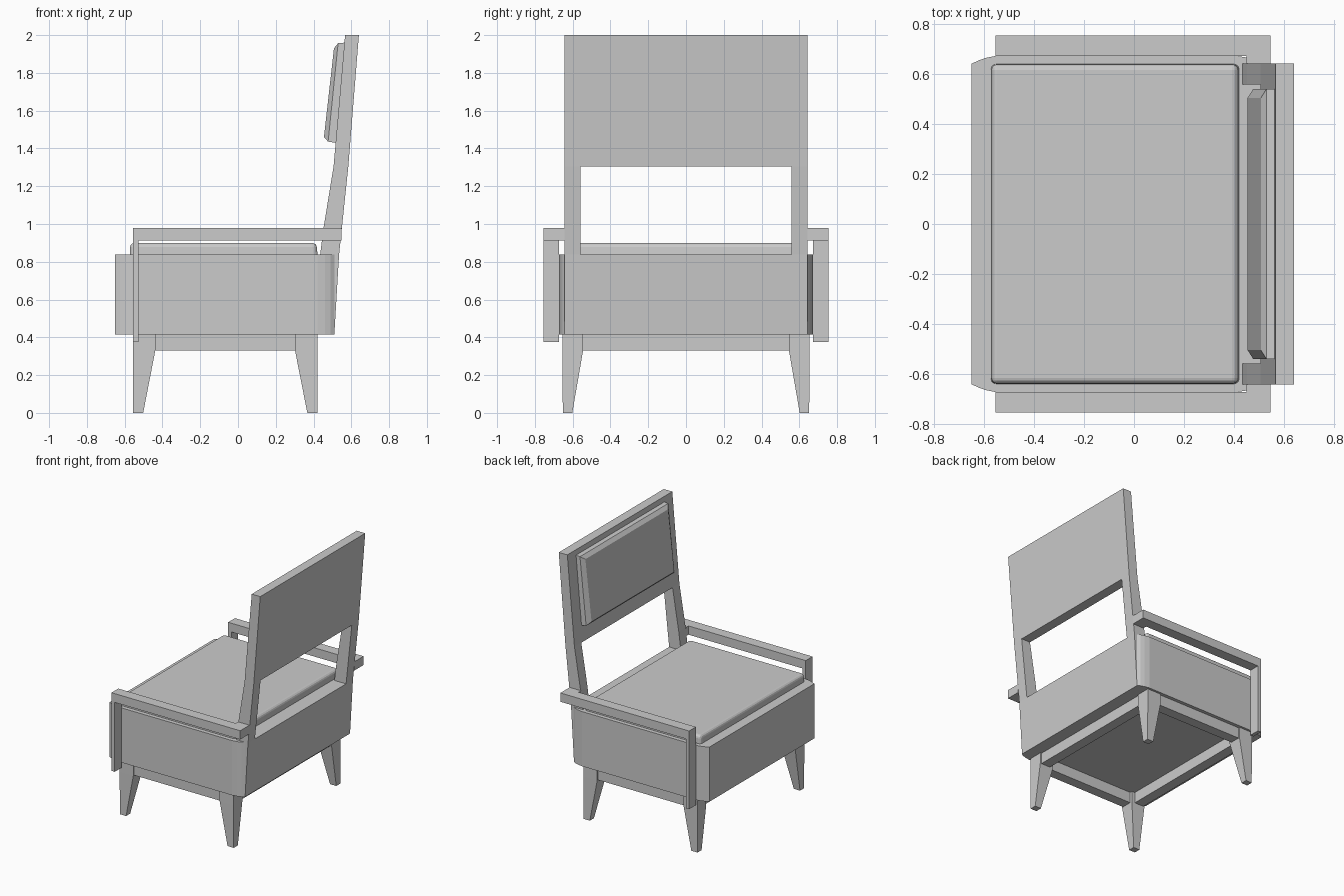
import bpy, bmesh
from mathutils import Vector

if "Cube" in bpy.data.objects:
    bpy.data.objects.remove(bpy.data.objects["Cube"])


def add_object(name, bm, mirror_y=False):
    bmesh.ops.recalc_face_normals(bm, faces=bm.faces)
    mesh = bpy.data.meshes.new(name)
    bm.to_mesh(mesh)
    bm.free()
    ob = bpy.data.objects.new(name, mesh)
    bpy.context.collection.objects.link(ob)
    if mirror_y:
        mod = ob.modifiers.new("mirror", 'MIRROR')
        mod.use_axis = (False, True, False)
        mod.use_mirror_merge = False
    return ob


def prism(name, points, offset, mirror_y=False):
    """Extrude a flat 3D outline along an offset vector."""
    bm = bmesh.new()
    face = bm.faces.new([bm.verts.new(p) for p in points])
    ext = bmesh.ops.extrude_face_region(bm, geom=[face])
    verts = [g for g in ext["geom"] if isinstance(g, bmesh.types.BMVert)]
    bmesh.ops.translate(bm, verts=verts, vec=Vector(offset))
    return add_object(name, bm, mirror_y)


def side_prism(name, xz, y0, y1, mirror_y=False):
    return prism(name, [(x, y0, z) for x, z in xz], (0, y1 - y0, 0), mirror_y)


def plan_prism(name, xy, z0, z1, mirror_y=False):
    return prism(name, [(x, y, z0) for x, y in xy], (0, 0, z1 - z0), mirror_y)


def rect(x0, x1, y0, y1):
    return [(x0, y0), (x1, y0), (x1, y1), (x0, y1)]


def loft(name, sections, mirror_y=False):
    """Bridge rectangles (x0, x1, y0, y1, z) stacked from bottom to top."""
    bm = bmesh.new()
    rings = [[bm.verts.new((x, y, s[4])) for x, y in rect(*s[:4])] for s in sections]
    for a, b in zip(rings, rings[1:]):
        for i in range(4):
            j = (i + 1) % 4
            bm.faces.new((a[i], a[j], b[j], b[i]))
    bm.faces.new(rings[0])
    bm.faces.new(rings[-1])
    return add_object(name, bm, mirror_y)


# Seat box with softly curved front and rear corners
half = [(-0.65, 0.642), (-0.625, 0.654), (-0.595, 0.665), (-0.56, 0.672),
        (0.42, 0.672), (0.46, 0.665), (0.49, 0.655), (0.51, 0.642)]
plan_prism("seat_box", half + [(x, -y) for x, y in reversed(half)], 0.415, 0.838)

# Seat cushion
cushion = loft("seat_cushion", [(-0.575, 0.425, -0.642, 0.642, 0.80),
                                (-0.57, 0.415, -0.638, 0.638, 0.90)])
bevel = cushion.modifiers.new("bevel", 'BEVEL')
bevel.width = 0.022
bevel.segments = 3

# Back frame: two posts, a lower panel and an upper panel
lower = [(0.425, 0.415), (0.51, 0.415), (0.535, 0.838), (0.435, 0.838)]
upper = [(0.506, 1.305), (0.584, 1.305), (0.64, 2.0), (0.567, 2.0)]
post = [lower[0], lower[1], lower[2], (0.55, 0.98), upper[1], upper[2],
        upper[3], upper[0], (0.453, 0.98), lower[3]]
side_prism("back_post", post, 0.558, 0.642, True)
side_prism("back_lower_panel", lower, -0.558, 0.558)
side_prism("back_upper_panel", upper, -0.558, 0.558)

# Tilted backrest pad with chamfered front edges
bm = bmesh.new()
rings = []
for profile, w in (([(0.518, 1.43), (0.565, 1.96)], 0.54),
                   ([(0.477, 1.436), (0.53, 1.957)], 0.54),
                   ([(0.455, 1.46), (0.508, 1.93)], 0.505)):
    (xa, za), (xb, zb) = profile
    rings.append([bm.verts.new(p) for p in ((xa, -w, za), (xa, w, za), (xb, w, zb), (xb, -w, zb))])
for a, b in zip(rings, rings[1:]):
    for i in range(4):
        j = (i + 1) % 4
        bm.faces.new((a[i], a[j], b[j], b[i]))
bm.faces.new(rings[0])
bm.faces.new(rings[-1])
add_object("backrest_pad", bm)

# Armrests, with a tab that meets the back post, and their front uprights
plan_prism("armrest", [(-0.555, 0.672), (0.45, 0.672), (0.45, 0.642), (0.547, 0.642),
                       (0.547, 0.755), (-0.555, 0.755)], 0.912, 0.98, True)
plan_prism("armrest_upright", rect(-0.555, -0.527, 0.672, 0.755), 0.375, 0.912, True)

# Tapered legs
for name, outer, top, foot in (("front_leg", -0.555, -0.438, -0.502),
                               ("rear_leg", 0.42, 0.302, 0.367)):
    loft(name, [(outer, foot, 0.602, 0.652, 0.0),
                (outer, top, 0.545, 0.655, 0.33),
                (outer, top, 0.545, 0.655, 0.415)], True)

# Rails joining the legs under the seat
plan_prism("side_rail", rect(-0.44, 0.305, 0.565, 0.645), 0.33, 0.415, True)
plan_prism("front_rail", rect(-0.545, -0.465, -0.55, 0.55), 0.33, 0.415)
plan_prism("rear_rail", rect(0.33, 0.41, -0.55, 0.55), 0.33, 0.415)
